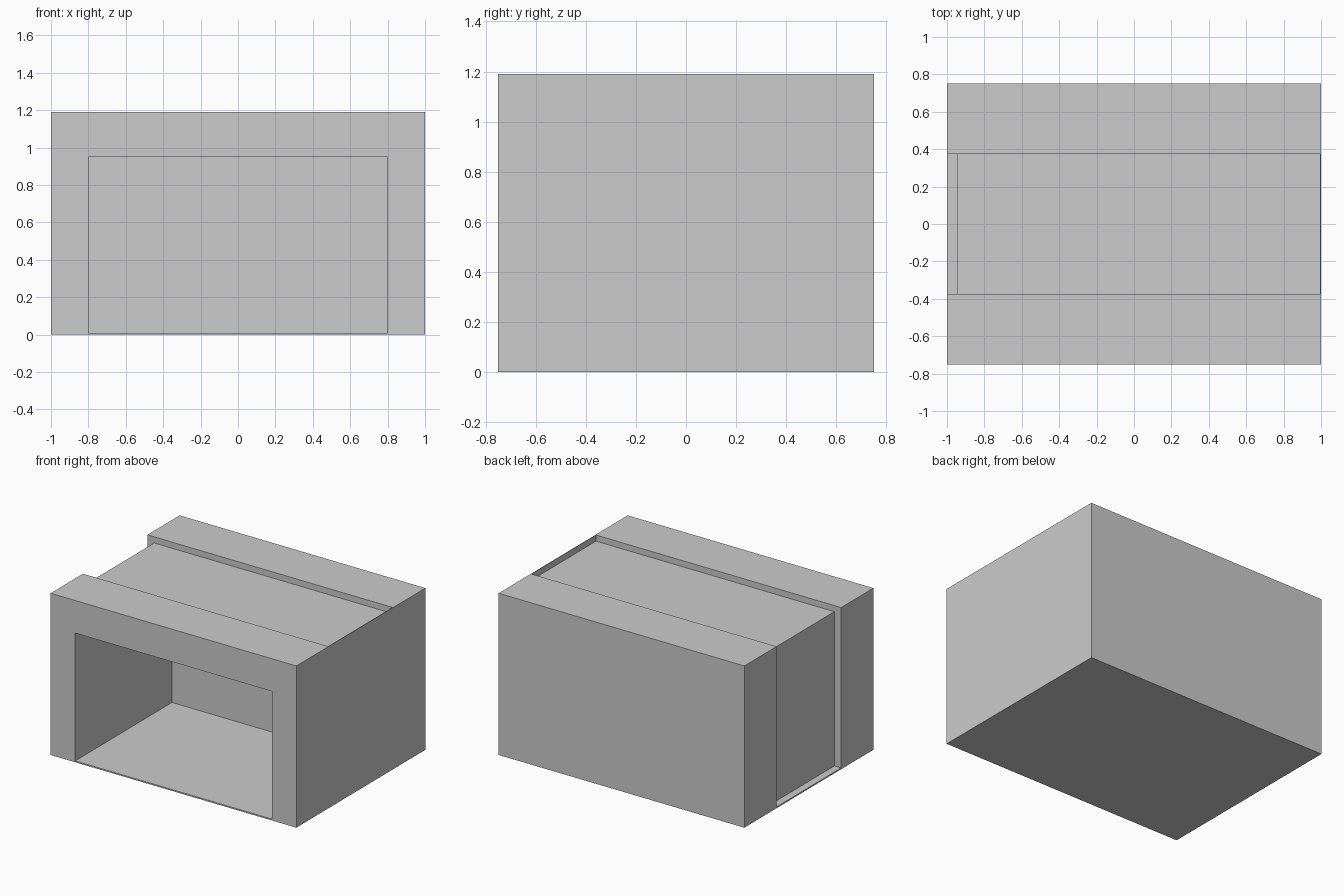
import bpy, bmesh

if "Cube" in bpy.data.objects:
    bpy.data.objects.remove(bpy.data.objects["Cube"])

W, D, H = 1.0, 0.75, 1.19      # half width, half depth, height
T = 0.01                       # bottom sheet thickness
S = 0.005                      # side sheet thickness
Y = 0.375                      # half depth of recessed middle
OPEN_X, OPEN_Z = 0.8, 0.95     # front opening


def extrude_profile(name, points, y0, y1):
    """Extrude a closed x-z outline from y0 to y1."""
    bm = bmesh.new()
    face = bm.faces.new([bm.verts.new((x, y0, z)) for x, z in points])
    ext = bmesh.ops.extrude_face_region(bm, geom=[face])
    verts = [g for g in ext["geom"] if isinstance(g, bmesh.types.BMVert)]
    bmesh.ops.translate(bm, verts=verts, vec=(0, y1 - y0, 0))
    bmesh.ops.recalc_face_normals(bm, faces=bm.faces)
    mesh = bpy.data.meshes.new(name)
    bm.to_mesh(mesh)
    bm.free()
    obj = bpy.data.objects.new(name, mesh)
    bpy.context.collection.objects.link(obj)
    return obj


def rect(x0, x1, z0, z1):
    return [(x0, z0), (x1, z0), (x1, z1), (x0, z1)]


def arch(x0, x1, z0, z1):
    """Rectangle with the doorway cut out of its lower side."""
    return [(x0, z0), (-OPEN_X, z0), (-OPEN_X, OPEN_Z), (OPEN_X, OPEN_Z),
            (OPEN_X, z0), (x1, z0), (x1, z1), (x0, z1)]


# Thin bottom and right-hand sheets covering all three sections
extrude_profile("bottom_sheet", rect(-W, W, 0, T), -D, D)
extrude_profile("right_sheet", rect(W - S, W, T, H), -D, D)

# Front section with opening, recessed middle section, solid back section
extrude_profile("front_surround", arch(-W, W - S, T, H), -D, -Y)
extrude_profile("middle_surround", arch(-0.945, W - S, T, 1.145), -Y, Y)
extrude_profile("back_block", rect(-W, W - S, T, H), Y, D)
